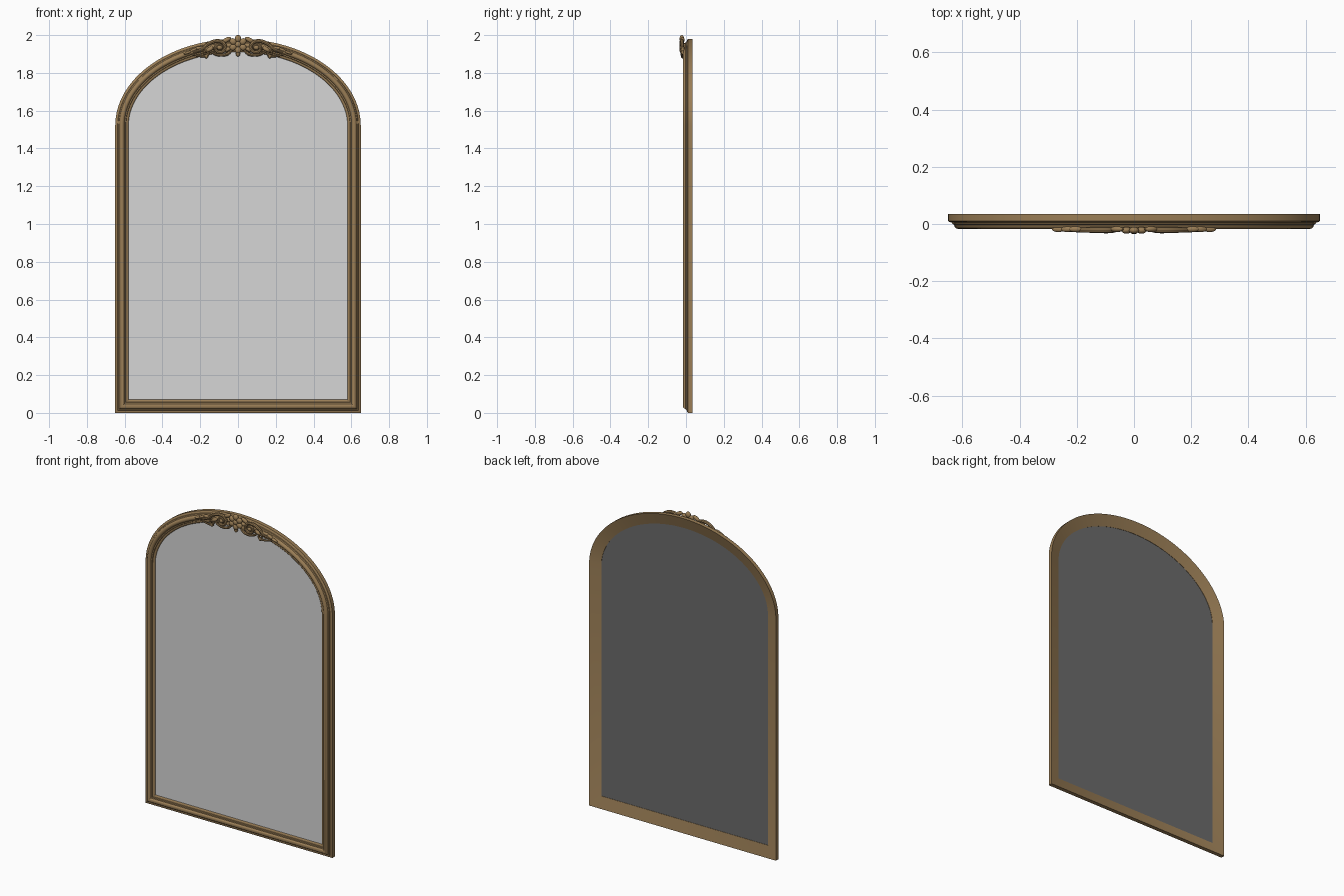
import bpy, bmesh, math
from math import sin, cos, pi, sqrt

if "Cube" in bpy.data.objects:
    bpy.data.objects.remove(bpy.data.objects["Cube"])


def material(name, rgb):
    m = bpy.data.materials.new(name)
    m.diffuse_color = (*rgb, 1)
    m.use_nodes = True
    m.node_tree.nodes["Principled BSDF"].inputs["Base Color"].default_value = m.diffuse_color
    return m


GOLD = material("antique gold", (0.325, 0.208, 0.093))
GLASS = material("mirror grey", (0.67, 0.67, 0.67))
BACK = material("backing dark grey", (0.148, 0.148, 0.148))

A, B, SPRING = 0.65, 0.46, 1.52   # arch half width, rise and spring height


def outline(d):
    """Arched outline moved inward by d, as (x, z) points."""
    pts = [(-A + d, d), (A - d, d)]
    n = 64
    for i in range(n + 1):
        t = pi * i / n
        nx, nz = cos(t) / A, sin(t) / B
        k = d / sqrt(nx * nx + nz * nz)
        pts.append((A * cos(t) - nx * k, SPRING + B * sin(t) - nz * k))
    return pts


def finish(name, bm, mats, angle=35):
    bmesh.ops.recalc_face_normals(bm, faces=bm.faces)
    me = bpy.data.meshes.new(name)
    bm.to_mesh(me)
    bm.free()
    for m in mats:
        me.materials.append(m)
    ob = bpy.data.objects.new(name, me)
    bpy.context.collection.objects.link(ob)
    bpy.ops.object.select_all(action='DESELECT')
    bpy.context.view_layer.objects.active = ob
    ob.select_set(True)
    bpy.ops.object.shade_smooth_by_angle(angle=math.radians(angle))
    return ob


# Moulded frame: section (inward distance, y) swept round the outline
section = [(0, .035), (0, .010), (.004, .007), (.013, .005), (.015, .000),
           (.021, -.003), (.023, -.010), (.028, -.015), (.034, -.017),
           (.040, -.016), (.045, -.012), (.048, -.006), (.055, -.005),
           (.057, -.001), (.063, -.001), (.068, .002), (.070, .006),
           (.070, .014)]
bm = bmesh.new()
rings = [[bm.verts.new((x, y, z)) for x, z in outline(d)] for d, y in section]
for r, ring in enumerate(rings):
    nxt = rings[(r + 1) % len(rings)]
    for i in range(len(ring)):
        j = (i + 1) % len(ring)
        bm.faces.new((ring[i], ring[j], nxt[j], nxt[i]))
finish("frame", bm, [GOLD], 40)

# Mirror plate: light glass in front, dark backing behind
bm = bmesh.new()
front = [bm.verts.new((x, .006, z)) for x, z in outline(.068)]
back = [bm.verts.new((x, .012, z)) for x, z in outline(.068)]
bm.faces.new(front)
bm.faces.new(back).material_index = 1
for i in range(len(front)):
    j = (i + 1) % len(front)
    bm.faces.new((front[i], front[j], back[j], back[i])).material_index = 1
finish("mirror_plate", bm, [GLASS, BACK])


# Ornament helpers
def blob(name, x, y, z, size, tilt=0):
    """Flattened ellipsoid; tilt turns its long axis upward from x."""
    bm = bmesh.new()
    bmesh.ops.create_uvsphere(bm, u_segments=16, v_segments=10, radius=1)
    for v in bm.verts:
        px, py, pz = v.co.x * size[0], v.co.y * size[1], v.co.z * size[2]
        v.co = (x + px * cos(tilt) - pz * sin(tilt), y + py,
                z + px * sin(tilt) + pz * cos(tilt))
    return finish(name, bm, [GOLD])


def scroll(name, pts, y, thick):
    """Tapered round strand; pts are (x, z, relative thickness)."""
    cu = bpy.data.curves.new(name, 'CURVE')
    cu.dimensions = '3D'
    cu.bevel_depth = thick
    cu.bevel_resolution = 2
    cu.resolution_u = 3
    cu.use_fill_caps = True
    sp = cu.splines.new('NURBS')
    sp.points.add(len(pts) - 1)
    sp.use_endpoint_u = True
    sp.order_u = 3
    for p, (x, z, r) in zip(sp.points, pts):
        p.co = (x, y, z, 1)
        p.radius = r
    cu.materials.append(GOLD)
    ob = bpy.data.objects.new(name, cu)
    bpy.context.collection.objects.link(ob)
    bpy.ops.object.select_all(action='DESELECT')
    bpy.context.view_layer.objects.active = ob
    ob.select_set(True)
    bpy.ops.object.convert(target='MESH')
    bpy.ops.object.shade_smooth_by_angle(angle=math.radians(40))


def spiral(cx, cz, r0, r1, a0, a1, n=22):
    pts = []
    for i in range(n + 1):
        f = i / n
        a, r = a0 + (a1 - a0) * f, r0 + (r1 - r0) * f
        pts.append((cx + r * cos(a), cz + r * sin(a), .6 + .4 * f))
    return pts


# Central rosette: broad petals round a button, with a drop below
FZ = 1.951
for i in range(6):
    a = pi / 2 + i * pi / 3
    blob("rosette_petal", .030 * cos(a), -.022, FZ + .030 * sin(a),
         (.019, .012, .017), a)
blob("rosette_centre", 0, -.024, FZ, (.016, .011, .016))
blob("rosette_drop", 0, -.020, 1.902, (.012, .010, .015))

for s in (-1, 1):
    # Large scroll curling beside the rosette, with its tail along the arch
    main = spiral(.098, 1.934, .007, .035, pi / 2 + 3 * pi, pi / 2)
    main += [(.13, 1.968, 1), (.165, 1.95, .95), (.19, 1.924, .85),
             (.22, 1.913, .7), (.25, 1.914, .5), (.285, 1.902, .2)]
    scroll("large_scroll", [(s * x, z, r) for x, z, r in main], -.021, .010)
    # Small scroll turning the other way underneath
    small = spiral(.172, 1.905, .005, .017, -pi / 2 - 2 * pi, -pi / 2, 16)
    small += [(.2, 1.888, .8), (.225, 1.893, .6), (.25, 1.899, .3)]
    scroll("small_scroll", [(s * x, z, r) for x, z, r in small], -.019, .0075)
    # Link between rosette and scroll
    link = [(.030, 1.925, .6), (.045, 1.905, 1), (.07, 1.894, 1),
            (.105, 1.893, .9), (.135, 1.905, .7), (.155, 1.92, .4)]
    scroll("lower_link", [(s * x, z, r) for x, z, r in link], -.019, .0085)
    # Leaves: x, z, half length, half width, tilt
    for x, z, l, w, t in [(.060, 1.975, .026, .012, -.5),
                          (.055, 1.925, .018, .011, -.4),
                          (.150, 1.925, .022, .011, -.5),
                          (.205, 1.932, .024, .009, -.1),
                          (.235, 1.922, .024, .008, -.45),
                          (.265, 1.908, .024, .007, -.35)]:
        blob("leaf", s * x, -.018, z, (l, .010, w), s * t)
    # Beads
    blob("scroll_eye", s * .098, -.023, 1.934, (.013, .011, .013))
    blob("hanging_bead", s * .168, -.017, 1.888, (.010, .010, .011))
